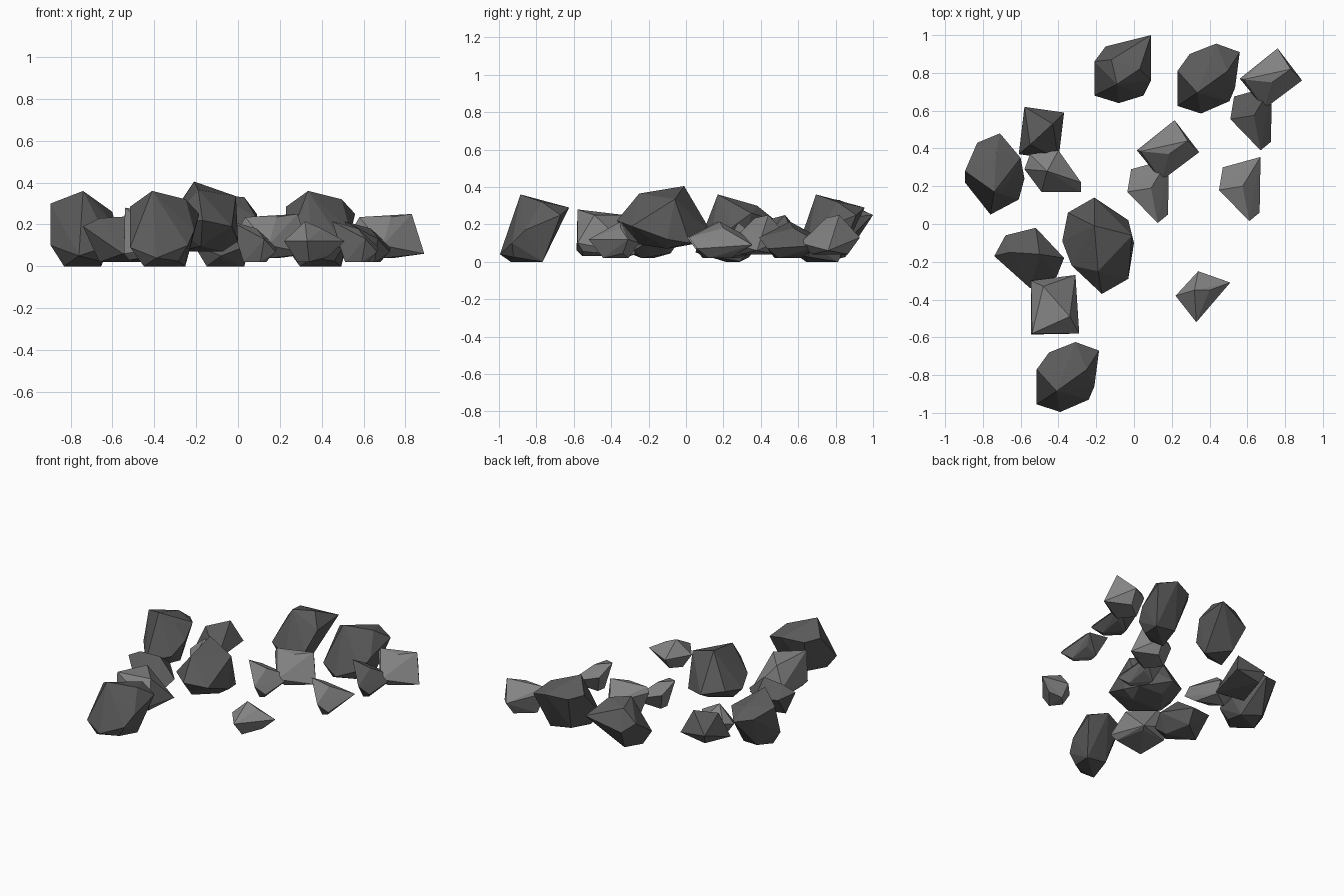
import bpy, bmesh
from mathutils import Vector


def material(name, v):
    m = bpy.data.materials.new(name)
    m.diffuse_color = (v, v, v, 1)
    return m


DARK = material("dark_stone", 0.105)
LIGHT = material("light_stone", 0.23)


def rock(name, mat, rim, crown, lean=(0, 0), foot=0.5, lift=0.0, copies=()):
    """Faceted stone: hull of a rim, crown points and a shrunken foot.
    copies lists (name, material, dx, dy) for repeats of the same stone."""
    mid = sum((Vector((x, y, 0)) for x, y, z in rim), Vector()) / len(rim)
    bm = bmesh.new()
    for p in rim + crown:
        bm.verts.new(Vector(p))
    # foot: every other rim point pulled inwards near the ground
    for i, (x, y, z) in enumerate(rim):
        if len(rim) < 6 or i % 2 == 0:
            p = mid + (Vector((x, y, 0)) - mid) * foot
            bm.verts.new((p.x + lean[0], p.y + lean[1], lift + 0.025 * (i % 4 == 2)))
    bmesh.ops.convex_hull(bm, input=bm.verts)
    bmesh.ops.delete(bm, geom=[v for v in bm.verts if not v.link_faces], context='VERTS')
    bmesh.ops.recalc_face_normals(bm, faces=bm.faces)
    for n, m, dx, dy in [(name, mat, 0, 0)] + list(copies):
        me = bpy.data.meshes.new(n)
        bm.to_mesh(me)
        me.materials.append(m)
        ob = bpy.data.objects.new(n, me)
        ob.location = (dx, dy, 0)
        bpy.context.collection.objects.link(ob)
    bm.free()


# large dark boulders
rock("front_boulder", DARK,
     [(-.515, -.955, .09), (-.515, -.77, .285), (-.45, -.68, .27), (-.31, -.625, .29),
      (-.185, -.67, .25), (-.21, -.86, .17), (-.24, -.93, .10), (-.39, -.995, .04)],
     [(-.41, -.885, .36), (-.25, -.77, .32)], lean=(0, -.04), foot=.6,
     copies=[("back_right_boulder", DARK, .745, 1.58)])
rock("back_boulder", DARK,
     [(-.21, .68, .10), (-.21, .86, .22), (-.15, .94, .17), (.09, 1.0, .25),
      (.09, .76, .23), (.05, .68, .10), (-.08, .64, .05)],
     [(-.09, .74, .34), (.03, .82, .33), (-.12, .87, .31)], lean=(0, -.03), foot=.6)
rock("left_boulder", DARK,
     [(-.895, .22, .10), (-.895, .28, .30), (-.83, .43, .25), (-.71, .48, .22),
      (-.60, .35, .26), (-.58, .24, .18), (-.61, .13, .10), (-.76, .05, .05)],
     [(-.74, .17, .36), (-.73, .38, .30), (-.66, .23, .29)], lean=(0, -.03), foot=.6)
rock("centre_boulder", DARK,
     [(-.38, -.09, .15), (-.35, .06, .18), (-.21, .14, .15), (-.03, .02, .10),
      (0, -.1, .12), (-.03, -.29, .19), (-.17, -.37, .22), (-.33, -.22, .20)],
     [(-.21, -.01, .405), (-.19, -.25, .365), (-.01, -.06, .335)], foot=.6, lift=.07)

# medium stones
rock("back_left_stone", DARK,
     [(-.61, .37, .05), (-.58, .62, .14), (-.37, .59, .10), (-.40, .34, .05)],
     [(-.55, .42, .22), (-.43, .53, .25)], foot=.75, lift=.07)
rock("left_stone", DARK,
     [(-.74, -.17, .19), (-.68, -.06, .16), (-.52, -.02, .14), (-.37, -.18, .12),
      (-.41, -.28, .06), (-.55, -.34, .06)],
     [(-.66, -.15, .23), (-.50, -.16, .24)], foot=.6, lift=.02)
rock("front_left_stone", LIGHT,
     [(-.545, -.30, .12), (-.31, -.27, .04), (-.29, -.58, .10), (-.545, -.585, .06)],
     [(-.54, -.58, .28), (-.48, -.33, .25), (-.34, -.49, .25)], foot=.8, lift=.03)

# small stones
rock("left_small_stone", LIGHT,
     [(-.58, .29, .10), (-.55, .37, .12), (-.40, .39, .12), (-.28, .22, .10),
      (-.28, .17, .05), (-.49, .17, .06)],
     [(-.46, .28, .21)], foot=.6, lift=.02)
rock("right_small_stone", LIGHT,
     [(.45, .18, .215), (.47, .30, .15), (.67, .355, .09), (.665, .06, .07), (.61, .015, .13)],
     [(.575, .20, .18)], foot=.5, lift=.02,
     copies=[("middle_small_stone", LIGHT, -.485, -.01),
             ("back_right_small_stone", DARK, .06, .375)])
rock("back_right_slab", LIGHT,
     [(.56, .77, .20), (.76, .93, .13), (.89, .76, .06), (.69, .61, .10)],
     [(.58, .765, .235), (.83, .82, .25), (.73, .75, .235)], foot=.6, lift=.04,
     copies=[("middle_slab", LIGHT, -.545, -.38)])
rock("front_right_stone", LIGHT,
     [(.22, -.38, .12), (.34, -.25, .10), (.51, -.31, .12), (.33, -.52, .12)],
     [(.32, -.35, .215), (.40, -.35, .18)], foot=.5, lift=.02)
